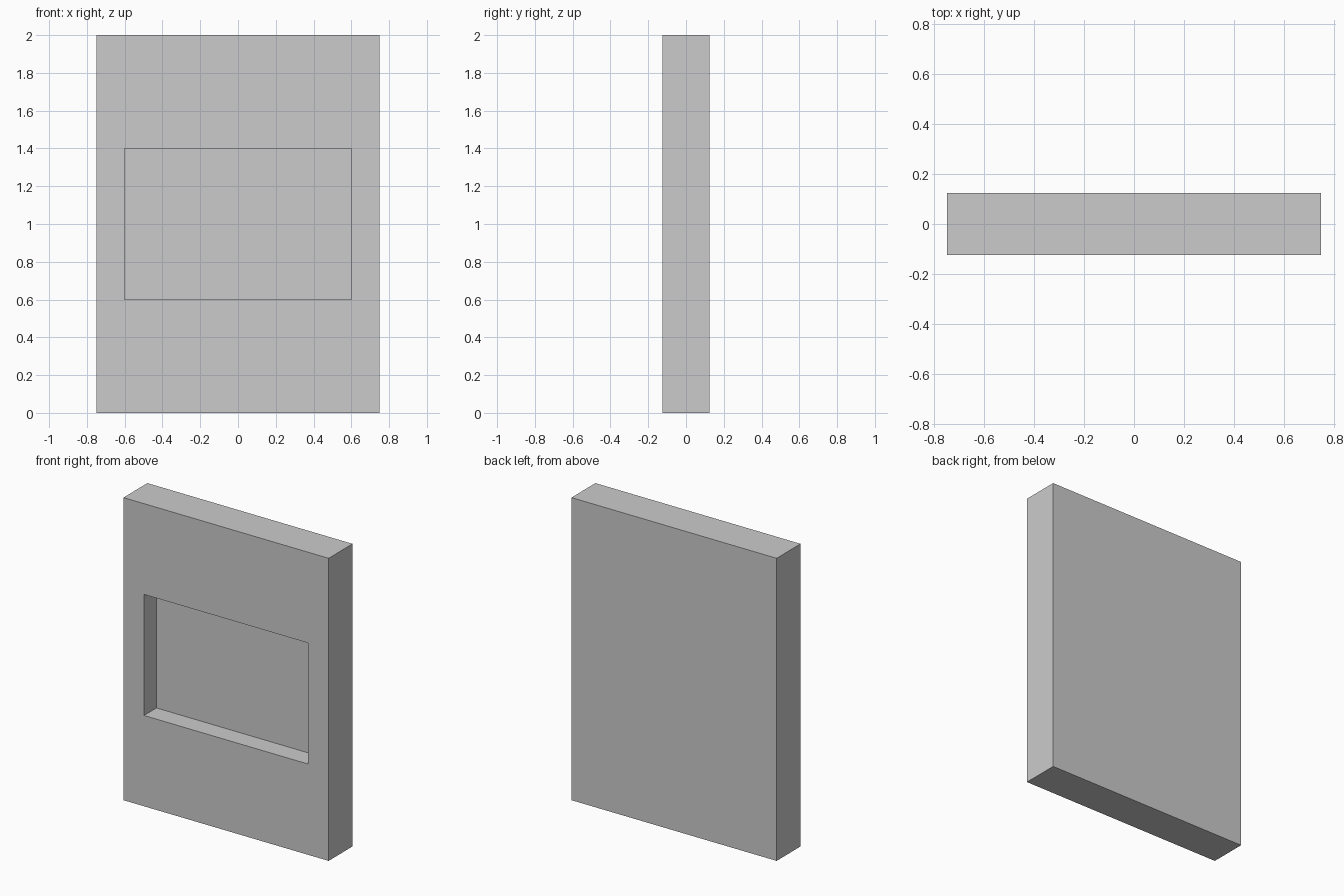
import bpy

if "Cube" in bpy.data.objects:
    bpy.data.objects.remove(bpy.data.objects["Cube"])


def box(name, x, y, z):
    """Box spanning the given (min, max) ranges."""
    spans = (x, y, z)
    bpy.ops.mesh.primitive_cube_add(size=1, location=[(a + b) / 2 for a, b in spans])
    obj = bpy.context.object
    obj.name = name
    obj.scale = [b - a for a, b in spans]
    bpy.ops.object.transform_apply(location=True, rotation=False, scale=True)
    return obj


WIDTH, THICK, HEIGHT = 1.5, 0.25, 2.0
RECESS_DEPTH = 0.13
front = -THICK / 2

# Upright slab
panel = box("wall_panel", (-WIDTH / 2, WIDTH / 2), (front, -front), (0, HEIGHT))

# Rectangular recess in the front face
cutter = box("recess_cutter", (-0.6, 0.6), (front - 0.1, front + RECESS_DEPTH), (0.6, 1.4))
cut = panel.modifiers.new("recess", "BOOLEAN")
cut.operation = "DIFFERENCE"
cut.solver = "EXACT"
cut.object = cutter

# Apply the cut and remove the helper
bpy.context.view_layer.objects.active = panel
bpy.ops.object.modifier_apply(modifier=cut.name)
bpy.data.objects.remove(cutter, do_unlink=True)
